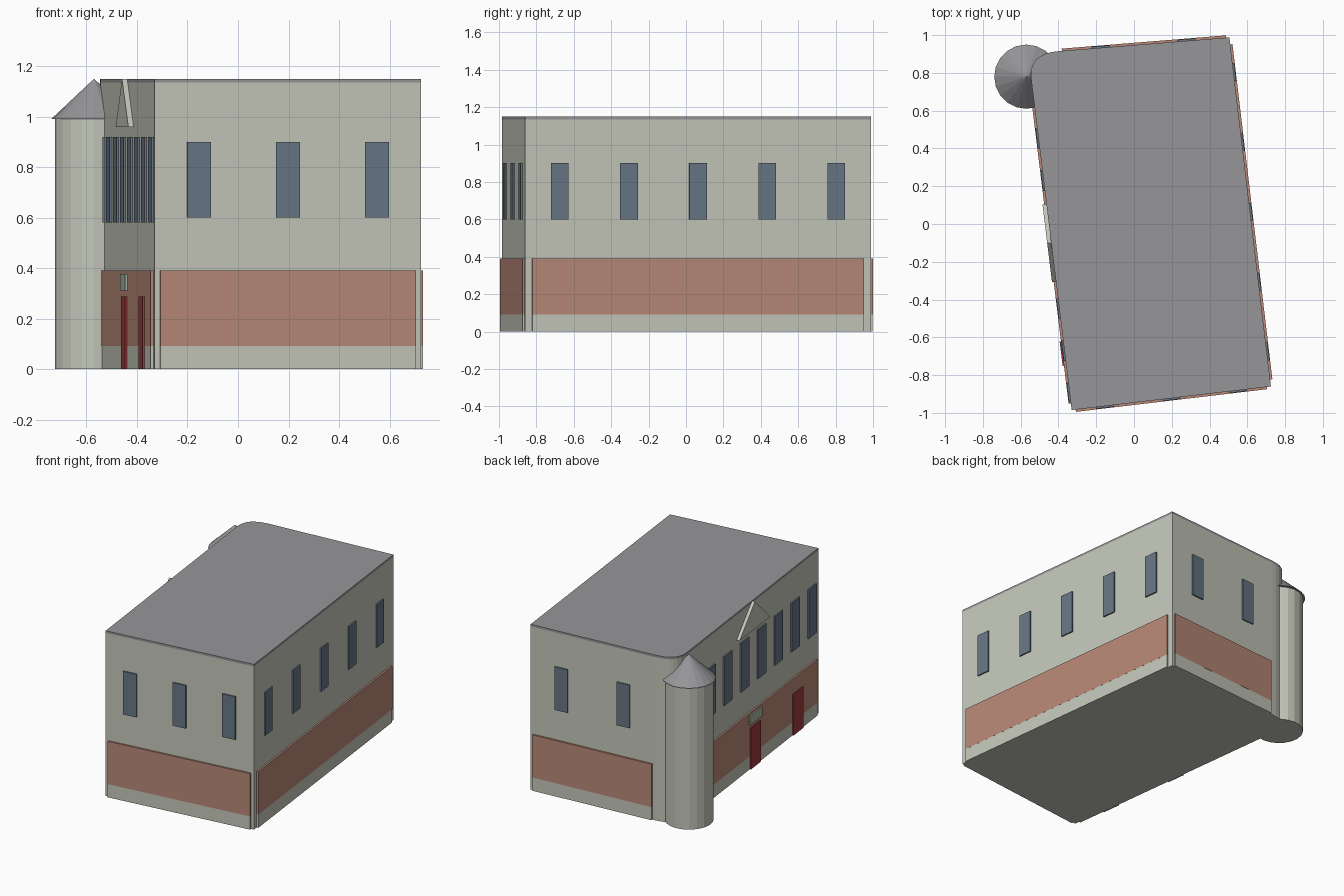
import bpy, bmesh, math
from mathutils import Vector

if "Cube" in bpy.data.objects:
    bpy.data.objects.remove(bpy.data.objects["Cube"])


def material(name, r, g, b):
    """Flat colour given as 0-255 display values, stored as linear."""
    m = bpy.data.materials.new(name)
    m.diffuse_color = [((c / 255 + 0.055) / 1.055) ** 2.4 for c in (r, g, b)] + [1]
    m.use_nodes = True
    m.node_tree.nodes["Principled BSDF"].inputs["Base Color"].default_value = m.diffuse_color
    return m


CREAM = material("cream_wall", 196, 199, 186)
BRICK = material("brick", 184, 136, 119)
GLASS = material("window_blue", 103, 118, 132)
GREY = material("roof_grey", 150, 150, 153)
RED = material("door_red", 160, 60, 62)
PALE = material("sign_green_grey", 165, 178, 165)


def extrude(name, points, offset, mat):
    """Solid made by pushing a flat outline along an offset vector."""
    bm = bmesh.new()
    face = bm.faces.new([bm.verts.new(p) for p in points])
    out = bmesh.ops.extrude_face_region(bm, geom=[face])
    moved = [v for v in out["geom"] if isinstance(v, bmesh.types.BMVert)]
    bmesh.ops.translate(bm, verts=moved, vec=offset)
    bmesh.ops.recalc_face_normals(bm, faces=bm.faces)
    mesh = bpy.data.meshes.new(name)
    bm.to_mesh(mesh)
    bm.free()
    mesh.materials.append(mat)
    ob = bpy.data.objects.new(name, mesh)
    bpy.context.collection.objects.link(ob)
    return ob


# Footprint corners, counter-clockwise; the back left corner is rounded
FL, FR, BR = Vector((-0.33, -0.985)), Vector((0.725, -0.86)), Vector((0.505, 0.988))
B1, CORNER, B2 = Vector((-0.40, 0.915)), Vector((-0.56, 0.902)), Vector((-0.545, 0.77))
arc = []
for i in range(9):
    t = i / 8
    arc.append(B1 * (1 - t) ** 2 + CORNER * 2 * t * (1 - t) + B2 * t * t)
outline = [FL, FR, BR] + arc

extrude("building_walls", [(p.x, p.y, 0) for p in outline], (0, 0, 1.135), CREAM)
extrude("flat_roof", [(p.x, p.y, 1.135) for p in outline], (0, 0, 0.015), GREY)


def on_wall(name, wall, shape, depth, mat):
    """Plate on a wall; shape is a list of (distance along wall, height)."""
    a, b = wall
    d = (b - a).normalized()
    pts = [(a.x + d.x * s, a.y + d.y * s, z) for s, z in shape]
    return extrude(name, pts, (d.y * depth, -d.x * depth, 0), mat)


def rect(mid, width, z0, z1):
    s0, s1 = mid - width / 2, mid + width / 2
    return [(s0, z0), (s1, z0), (s1, z1), (s0, z1)]


# side: (wall, window count, window width, end-to-first-centre, sill, head)
L_LEFT = (FL - B2).length
SIDES = {
    "front": ((FL, FR), 3, 0.095, None, 0.60, 0.90),
    "right": ((FR, BR), 5, 0.095, None, 0.60, 0.90),
    "back": ((BR, B1), 2, 0.095, None, 0.60, 0.90),
    "left": ((B2, FL), 8, 0.11, 0.091, 0.58, 0.92),
}
for side, (wall, count, width, first, sill, head) in SIDES.items():
    length = (wall[1] - wall[0]).length
    # Brick cladding over a plain plinth
    on_wall(side + "_plinth", wall, rect(length / 2, length * 0.96, 0, 0.092), 0.0115, CREAM)
    on_wall(side + "_brick", wall, rect(length / 2, length * 0.96, 0.092, 0.39), 0.012, BRICK)
    # Upper windows
    first = first or length / count / 2
    step = (length - 2 * first) / (count - 1)
    for i in range(count):
        on_wall(f"{side}_window_{i + 1}", wall, rect(first + i * step, width, sill, head),
                0.009, GLASS)

# Left side: doors, sign over the door, gable at the roof edge
left = SIDES["left"][0]
for i, mid in enumerate((0.874, 0.303)):
    on_wall(f"door_{i + 1}", left, rect(L_LEFT - mid, 0.13, 0, 0.287), 0.019, RED)
on_wall("door_sign", left, rect(L_LEFT - 0.874, 0.165, 0.312, 0.377), 0.021, PALE)
apex = L_LEFT - 0.892
on_wall("gable", left, [(apex - 0.207, 0.96), (apex + 0.207, 0.96), (apex, 1.149)], 0.021, CREAM)

# Round corner tower with cone roof
bpy.ops.mesh.primitive_cylinder_add(vertices=20, radius=0.155, depth=0.99,
                                    location=(-0.57, 0.78, 0.495))
tower = bpy.context.object
tower.name = "tower"
tower.data.materials.append(CREAM)
bpy.ops.mesh.primitive_cone_add(vertices=20, radius1=0.17, radius2=0, depth=0.16,
                                location=(-0.57, 0.78, 1.07))
cone = bpy.context.object
cone.name = "tower_roof"
cone.data.materials.append(GREY)
